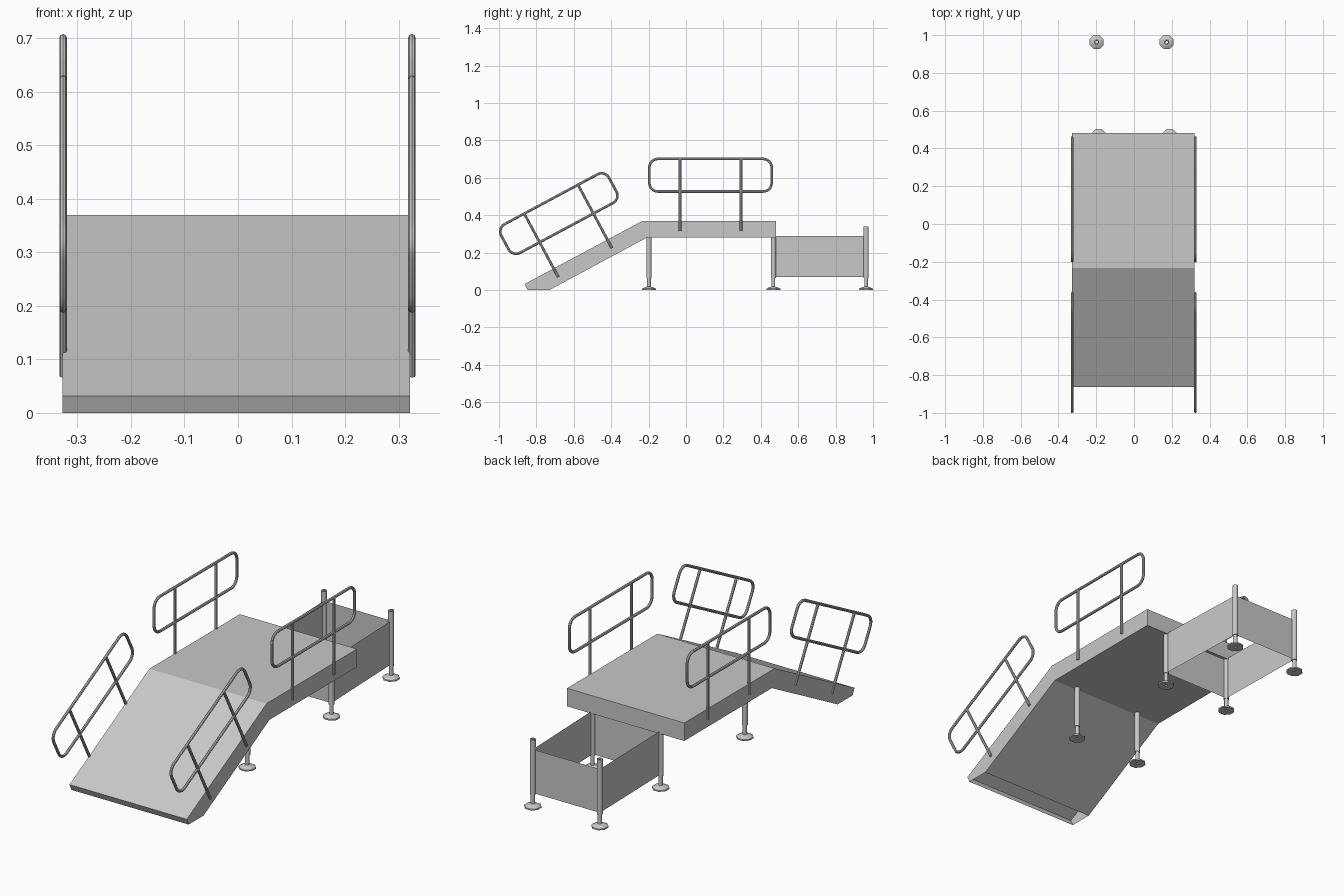
import bpy, bmesh, math
from mathutils import Vector

if "Cube" in bpy.data.objects:
    bpy.data.objects.remove(bpy.data.objects["Cube"])

metal = bpy.data.materials.new("light_grey_metal")
metal.diffuse_color = (0.58, 0.58, 0.58, 1)
metal.use_nodes = True
metal.node_tree.nodes["Principled BSDF"].inputs["Base Color"].default_value = metal.diffuse_color

X0, X1 = -0.328, 0.321          # platform sides
SLOPE = math.atan2(0.338, 0.631)


def finish(name, bm):
    me = bpy.data.meshes.new(name)
    bm.to_mesh(me)
    bm.free()
    me.materials.append(metal)
    ob = bpy.data.objects.new(name, me)
    bpy.context.collection.objects.link(ob)
    return ob


def smooth(ob, angle=40):
    bpy.ops.object.select_all(action='DESELECT')
    ob.select_set(True)
    bpy.context.view_layer.objects.active = ob
    bpy.ops.object.shade_smooth_by_angle(angle=math.radians(angle))


def prism(name, pts, skip):
    """Side profile (y, z) stretched across x; edges in skip stay open."""
    bm = bmesh.new()
    a = [bm.verts.new((X0, y, z)) for y, z in pts]
    b = [bm.verts.new((X1, y, z)) for y, z in pts]
    bm.faces.new(a)
    bm.faces.new(b[::-1])
    n = len(pts)
    for i in range(n):
        if i not in skip:
            j = (i + 1) % n
            bm.faces.new((a[j], a[i], b[i], b[j]))
    # the first face must look towards -x
    bm.normal_update()
    if bm.faces[:][0].normal.x > 0:
        bmesh.ops.reverse_faces(bm, faces=bm.faces[:])
    return finish(name, bm)


def lathe(name, profile, x, y, sides=8):
    """Closed (radius, z) profile spun about a vertical axis."""
    bm = bmesh.new()
    rings = []
    for r, z in profile:
        ring = []
        for k in range(sides):
            t = 2 * math.pi * (k + 0.5) / sides
            ring.append(bm.verts.new((x + r * math.cos(t), y + r * math.sin(t), z)))
        rings.append(ring)
    for i in range(len(rings)):
        p, q = rings[i], rings[(i + 1) % len(rings)]
        for k in range(sides):
            m = (k + 1) % sides
            bm.faces.new((p[k], p[m], q[m], q[k]))
    bmesh.ops.recalc_face_normals(bm, faces=bm.faces[:])
    return finish(name, bm)


def railing(name, x, cy, cz, ang):
    """Rounded loop of tube with two posts, in a plane of constant x."""
    def place(u, v):
        return Vector((x, cy + u * math.cos(ang) - v * math.sin(ang),
                       cz + u * math.sin(ang) + v * math.cos(ang)))
    w, h, r = 0.327, 0.087, 0.045
    loop = []
    for i, (su, sv) in enumerate([(1, 1), (-1, 1), (-1, -1), (1, -1)]):
        for k in range(7):
            t = math.pi / 2 * (i + k / 6)
            loop.append(place(su * (w - r) + r * math.cos(t), sv * (h - r) + r * math.sin(t)))
    cu = bpy.data.curves.new(name, 'CURVE')
    cu.dimensions = '3D'
    cu.bevel_depth = 0.007
    cu.bevel_resolution = 2
    cu.use_fill_caps = True
    paths = [(loop, True)]
    for u in (-0.163, 0.163):
        paths.append(([place(u, -0.298), place(u, h)], False))
    for pts, cyclic in paths:
        sp = cu.splines.new('POLY')
        sp.points.add(len(pts) - 1)
        for p, co in zip(sp.points, pts):
            p.co = (*co, 1)
        sp.use_cyclic_u = cyclic
    cu.materials.append(metal)
    ob = bpy.data.objects.new(name, cu)
    bpy.context.collection.objects.link(ob)
    bpy.ops.object.select_all(action='DESELECT')
    ob.select_set(True)
    bpy.context.view_layer.objects.active = ob
    bpy.ops.object.convert(target='MESH')
    smooth(bpy.context.view_layer.objects.active)


# ramp (open on the ground contact and at the joint) and deck
prism("ramp", [(-0.73, 0), (-0.848, 0), (-0.863, 0.032), (-0.232, 0.37), (-0.21, 0.28)], {0, 3})
prism("deck", [(-0.21, 0.28), (-0.232, 0.37), (0.482, 0.37), (0.482, 0.28)], {0})

# railings on both sides
for side, x in (("left", -0.327), ("right", 0.325)):
    railing("deck_railing_" + side, x, 0.131, 0.614, 0)
    railing("ramp_railing_" + side, x, -0.68, 0.409, SLOPE)

# hollow legs with adjustable feet
legs = {"front": (-0.198, 0.28, -0.187, 0.19),
        "middle": (0.467, 0.28, -0.187, 0.19),
        "back": (0.963, 0.34, -0.198, 0.173)}
for row, (y, top, xl, xr) in legs.items():
    for side, x in (("left", xl), ("right", xr)):
        lathe(f"{row}_foot_{side}",
              [(0.007, 0), (0.04, 0), (0.04, 0.007), (0.026, 0.014), (0.011, 0.018), (0.007, 0.018)], x, y)
        smooth(lathe(f"{row}_stem_{side}",
                     [(0.007, 0.016), (0.01, 0.016), (0.01, 0.07), (0.007, 0.07)], x, y, 12))
        smooth(lathe(f"{row}_leg_{side}",
                     [(0.008, 0.065), (0.014, 0.065), (0.014, top), (0.008, top)], x, y, 12))

# thin skirt panels joining the middle and back legs
ym, _, ml, mr = legs["middle"]
yb, _, bl, br = legs["back"]
corners = [(ml, ym), (mr, ym), (br, yb), (bl, yb)]
for i, part in enumerate(("front", "right", "back", "left")):
    (xa, ya), (xb, yb2) = corners[i], corners[(i + 1) % 4]
    bm = bmesh.new()
    bm.faces.new([bm.verts.new(c) for c in
                  ((xa, ya, 0.07), (xb, yb2, 0.07), (xb, yb2, 0.288), (xa, ya, 0.288))])
    finish("skirt_panel_" + part, bm)
